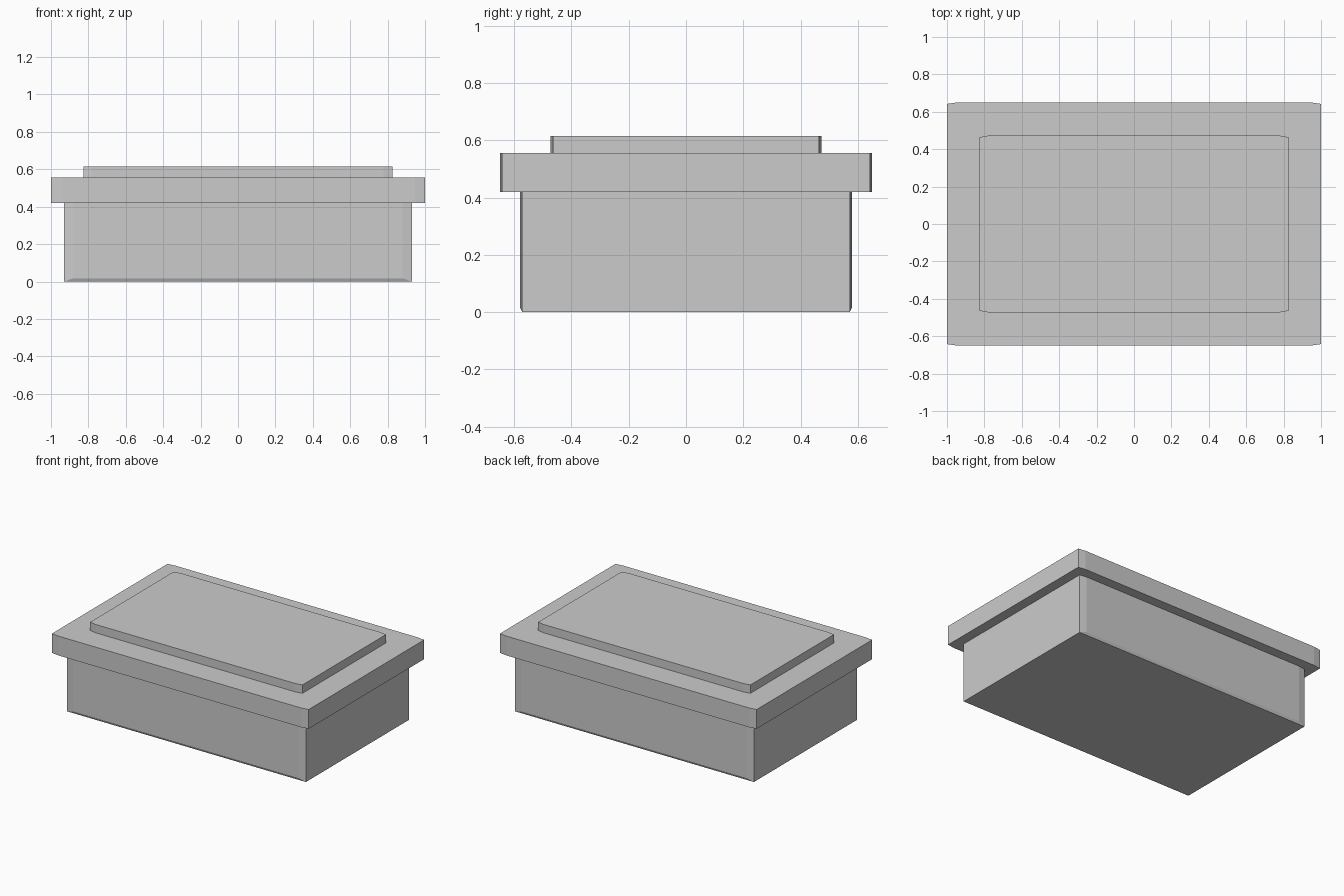
import bpy
import bmesh

if "Cube" in bpy.data.objects:
    bpy.data.objects.remove(bpy.data.objects["Cube"], do_unlink=True)

grey = bpy.data.materials.new("plain grey")
grey.use_nodes = True
colour = (0.6, 0.6, 0.6, 1)
grey.diffuse_color = colour
grey.node_tree.nodes["Principled BSDF"].inputs["Base Color"].default_value = colour


def slab(name, half_x, half_y, bottom, top, cut_x, cut_y, foot=0):
    """Box with long shallow corner cuts and an optional chamfer under its long sides."""
    bm = bmesh.new()
    quarter = [(half_x, half_y - cut_y), (half_x - cut_x, half_y)]
    outline = quarter + [(-x, y) for x, y in reversed(quarter)]
    outline += [(-x, -y) for x, y in outline]
    # The foot ring drops to the floor at the ends and rises along the long sides
    lower = [bm.verts.new((x, y, bottom + (foot if abs(y) == half_y else 0)))
             for x, y in outline]
    upper = [bm.verts.new((x, y, top)) for x, y in outline]
    count = len(outline)
    for i in range(count):
        j = (i + 1) % count
        bm.faces.new((lower[i], lower[j], upper[j], upper[i]))
    bm.faces.new(upper)
    if foot:
        # Flat underside and the two sloping strips beside it
        bm.faces.new((lower[7], lower[4], lower[3], lower[0]))
        bm.faces.new((lower[3], lower[2], lower[1], lower[0]))
        bm.faces.new((lower[7], lower[6], lower[5], lower[4]))
    else:
        bm.faces.new(list(reversed(lower)))
    bmesh.ops.recalc_face_normals(bm, faces=bm.faces)
    mesh = bpy.data.meshes.new(name)
    bm.to_mesh(mesh)
    bm.free()
    mesh.materials.append(grey)
    obj = bpy.data.objects.new(name, mesh)
    bpy.context.collection.objects.link(obj)
    return obj


# Box body, overhanging lid and raised lid panel
slab("box_body", 0.93, 0.58, 0, 0.42, 0.05, 0.008, foot=0.017)
slab("lid", 1.0, 0.65, 0.42, 0.556, 0.055, 0.008)
slab("lid_panel", 0.827, 0.473, 0.556, 0.615, 0.05, 0.009)
